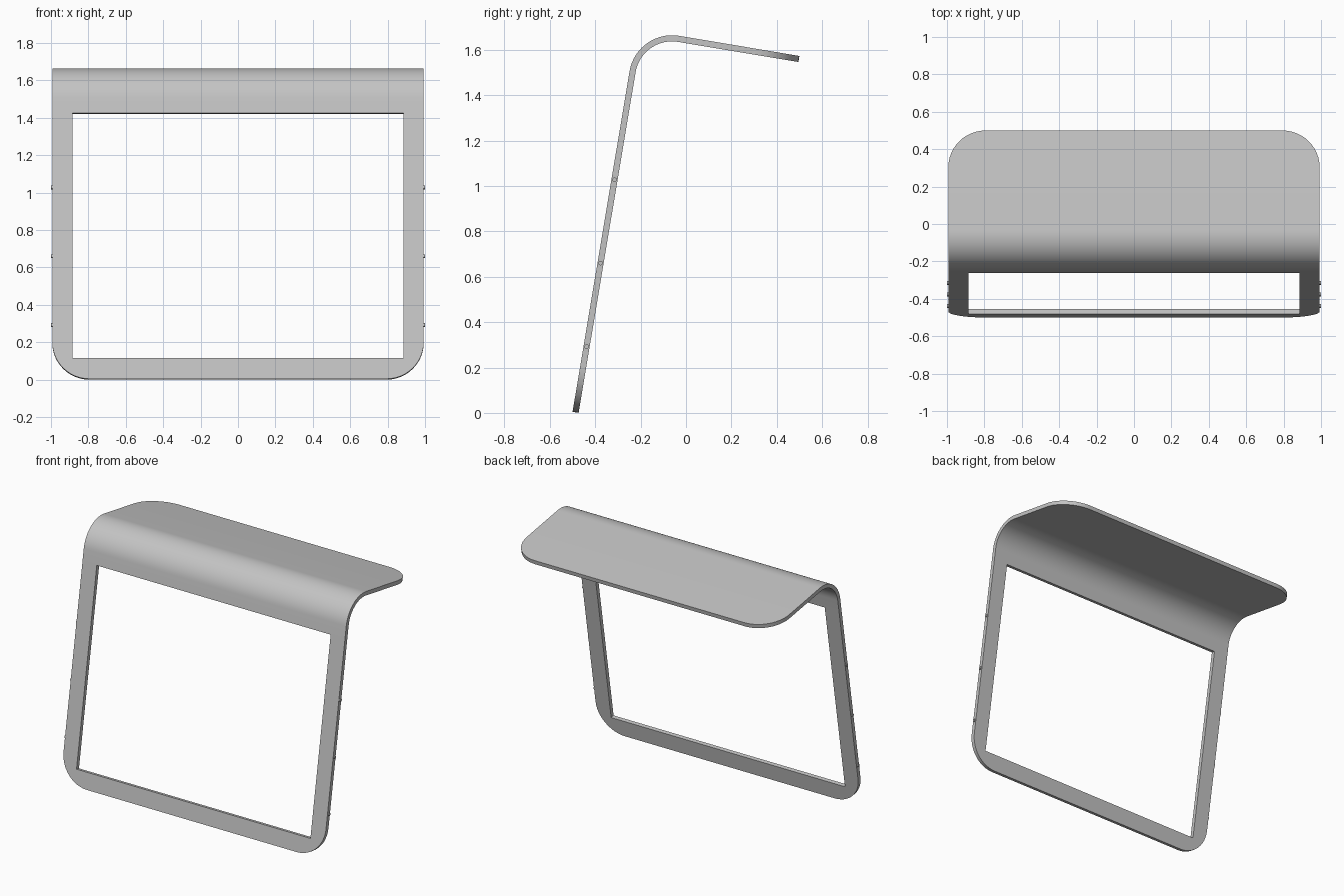
import bpy, bmesh
from math import sin, cos, pi, radians, sqrt
from mathutils import Vector

cube = bpy.data.objects.get("Cube")
if cube:
    bpy.data.objects.remove(cube, do_unlink=True)

TILT = radians(9.5)
THICK, HALF_W, CORNER, BEND = 0.027, 0.993, 0.2, 0.19
WIN_X, WIN_LOW, WIN_HIGH = 0.885, 0.112, 1.44

# Directions of the upright panel and the hood, and their lengths to the sharp corner
start, end = Vector((0, -0.5, 0.0045)), Vector((0, 0.5, 1.573))
up = Vector((0, sin(TILT), cos(TILT)))
back = Vector((0, cos(TILT), -sin(TILT)))
rise, depth = (end - start).dot(up), (end - start).dot(back)
straight, arc = rise - BEND, BEND * pi / 2
total = straight + arc + depth - BEND

metal = bpy.data.materials.new("grey metal")
metal.use_nodes = True
grey = (0.55, 0.55, 0.55, 1)
metal.diffuse_color = grey
metal.node_tree.nodes["Principled BSDF"].inputs["Base Color"].default_value = grey


def point_on_sheet(s):
    """Point of the outer surface at distance s along the bent sheet."""
    if s <= straight:
        return start + up * s
    centre = start + up * straight + back * BEND
    if s <= straight + arc:
        t = (s - straight) / BEND
        return centre + BEND * (up * sin(t) - back * cos(t))
    return centre + up * BEND + back * (s - straight - arc)


def half_width(s):
    """Half width, reduced inside the rounded corners at both ends."""
    d = max(0, CORNER - min(s, total - s))
    return HALF_W - CORNER + sqrt(max(0, CORNER ** 2 - d ** 2))


def finish(name, bm):
    mesh = bpy.data.meshes.new(name)
    bm.to_mesh(mesh)
    bm.free()
    mesh.materials.append(metal)
    obj = bpy.data.objects.new(name, mesh)
    bpy.context.collection.objects.link(obj)
    bpy.ops.object.select_all(action='DESELECT')
    obj.select_set(True)
    bpy.context.view_layer.objects.active = obj
    return obj


# Bent sheet with a window in the upright panel
corner_steps = [CORNER * (1 - cos(i / 12 * pi / 2)) for i in range(13)]
stations = corner_steps + [total - c for c in corner_steps]
stations += [straight + arc * i / 20 for i in range(21)] + [WIN_LOW, WIN_HIGH]
stations = sorted(set(stations))

bm = bmesh.new()
rows = []
for s in stations:
    w, p = half_width(s), point_on_sheet(s)
    inner = min(WIN_X, w * 0.93)
    rows.append([bm.verts.new((x, p.y, p.z)) for x in (-w, -inner, inner, w)])
for i in range(len(rows) - 1):
    middle = (stations[i] + stations[i + 1]) / 2
    for j in range(3):
        if j == 1 and WIN_LOW < middle < WIN_HIGH:
            continue
        bm.faces.new((rows[i][j], rows[i][j + 1], rows[i + 1][j + 1], rows[i + 1][j]))
sheet = finish("bent_sheet_frame", bm)
solid = sheet.modifiers.new("thickness", 'SOLIDIFY')
solid.thickness = THICK
solid.offset = -1
bpy.ops.object.modifier_apply(modifier=solid.name)
bpy.ops.object.shade_smooth_by_angle(angle=radians(30))

# Small pins along both side edges
for side, label in ((1, "left"), (-1, "right")):
    for n, s in enumerate((0.294, 0.667, 1.04)):
        c = start + up * s + back * THICK / 2
        bpy.ops.mesh.primitive_cylinder_add(
            vertices=16, radius=0.01, depth=0.03,
            location=(side * 0.985, c.y, c.z), rotation=(0, pi / 2, 0))
        pin = bpy.context.object
        pin.name = f"{label}_edge_pin_{n + 1}"
        pin.data.materials.append(metal)
        bpy.ops.object.shade_smooth_by_angle(angle=radians(30))
